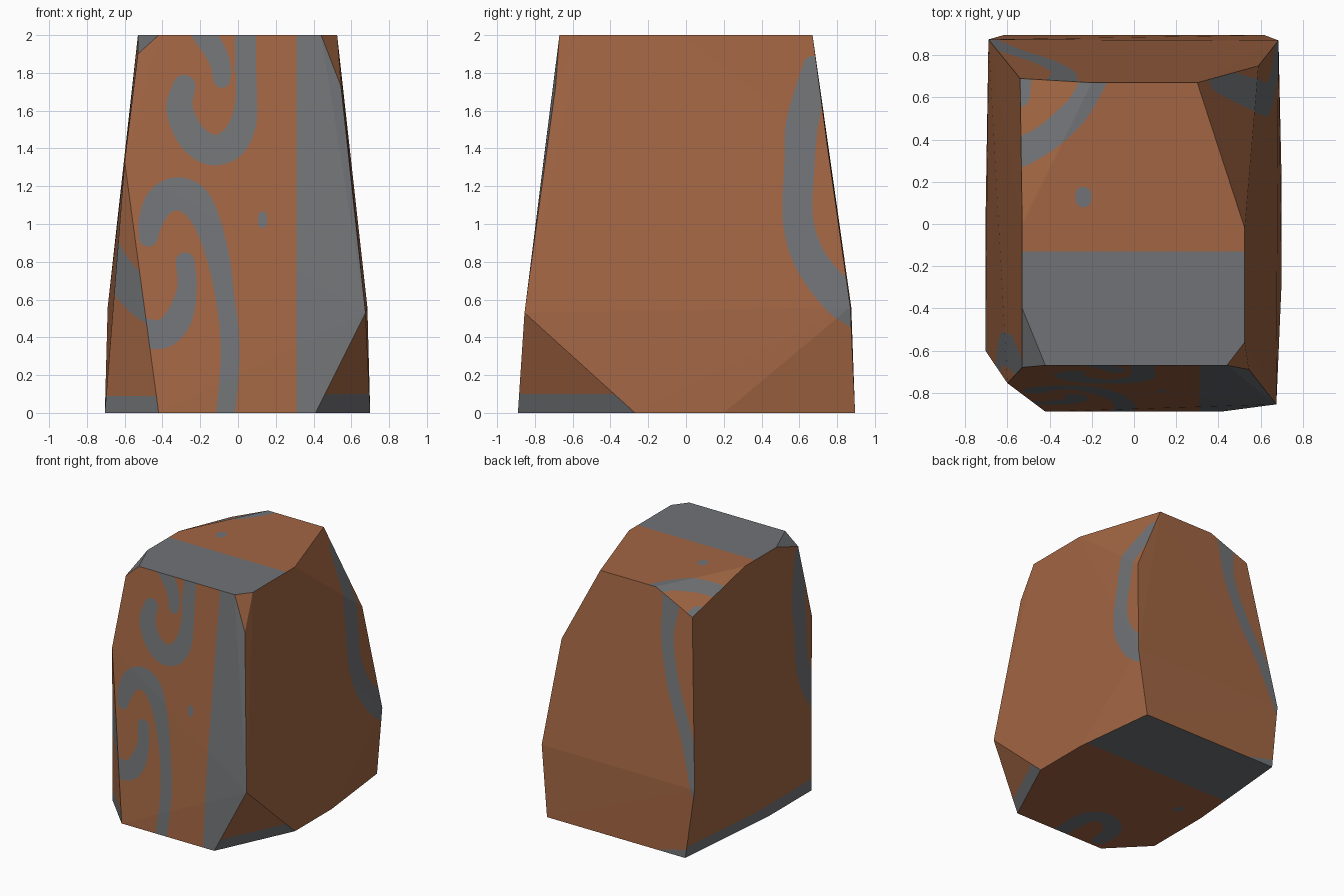
import bpy, bmesh
from mathutils import Vector

if "Cube" in bpy.data.objects:
    bpy.data.objects.remove(bpy.data.objects["Cube"])

# ---------- corner points of the cut stone ----------
BASE = [(.41, -.89), (.70, -.27), (.70, .2), (.62, .895),
        (-.62, .895), (-.705, -.05), (-.705, -.6), (-.42, -.89)]
SIDES = [(.675, -.855, .53), (.685, .87, .56), (-.69, .875, .56), (.59, .75, 1.4),
         (-.6, -.755, 1.33), (.545, -.69, 1.73), (-.53, -.68, 1.9), (-.54, .69, 1.85)]
TOP = [(-.2, .67), (.3, .67), (.525, -.02), (.525, -.56),
       (.44, -.67), (-.42, -.67), (-.53, -.4), (-.53, 0)]


# ---------- painted pattern: signed distances, negative = grey ----------
def smooth(pts, steps=4):
    """Catmull-Rom curve through (u, v, half width) points."""
    p = [Vector(q) for q in pts]
    p = [2 * p[0] - p[1]] + p + [2 * p[-1] - p[-2]]
    out = []
    for a, b, c, d in zip(p, p[1:], p[2:], p[3:]):
        for i in range(steps):
            t = i / steps
            out.append(.5 * (2 * b + (c - a) * t + (2 * a - 5 * b + 4 * c - d) * t * t
                             + (3 * b - a - 3 * c + d) * t ** 3))
    return out + [p[-2]]


def stroke(path, u, v):
    best = 9
    for a, b in zip(path, path[1:]):
        du, dv = b.x - a.x, b.y - a.y
        t = ((u - a.x) * du + (v - a.y) * dv) / (du * du + dv * dv + 1e-12)
        t = max(0, min(1, t))
        dist = ((u - a.x - t * du) ** 2 + (v - a.y - t * dv) ** 2) ** .5
        best = min(best, dist - a.z - t * (b.z - a.z))
    return best


arch = smooth([(-.475, .93, .05), (-.46, 1.02, .065), (-.41, 1.12, .08), (-.32, 1.16, .088),
               (-.23, 1.12, .085), (-.16, 1.0, .07), (-.105, .82, .06), (-.07, .62, .05),
               (-.045, .42, .05), (-.045, .22, .05), (-.07, -.05, .05)])
low_hook = smooth([(-.28, .8, .05), (-.27, .66, .052), (-.31, .51, .07),
                   (-.39, .42, .075), (-.5, .42, .08)])
high_hook = smooth([(-.285, 1.73, .06), (-.31, 1.62, .07), (-.27, 1.5, .075), (-.2, 1.42, .08),
                    (-.12, 1.39, .08), (-.03, 1.43, .08), (.03, 1.54, .068),
                    (.045, 1.7, .055), (.04, 1.85, .055), (.04, 2.05, .055)])
small_hook = smooth([(-.085, 1.765, .045), (-.095, 1.85, .053), (-.13, 1.93, .058), (-.2, 2.03, .06)])
side_arc = smooth([(.67, 1.84, .05), (.64, 1.65, .08), (.61, 1.5, .085), (.60, 1.3, .08),
                   (.59, 1.05, .08), (.63, .87, .085), (.71, .73, .09), (.82, .61, .1), (.92, .54, .1)])
back_arc = smooth([(-.34, 2.0, .08), (-.34, 1.85, .07), (-.34, 1.62, .055), (-.44, 1.26, .055),
                   (-.59, .915, .055), (-.72, .52, .055)])
top_curl = smooth([(-.6, .32, .07), (-.53, .345, .07), (-.42, .405, .065), (-.32, .49, .065),
                   (-.25, .57, .06), (-.18, .7, .06)])
base_hook = smooth([(-.02, -.9, .06), (-.02, -.72, .07), (-.04, -.58, .07), (-.12, -.52, .07),
                    (-.24, -.55, .07), (-.32, -.66, .07), (-.33, -.8, .06)])
front_dot = [Vector((.13, 1.0, .023)), Vector((.13, 1.045, .023))]
top_dot = [Vector((-.24, .115, .038)), Vector((-.24, .14, .038))]
top_corner = [Vector((-.54, .6, .045)), Vector((-.53, .7, .045))]
base_dot = [Vector((-.486, -.06, .035)), Vector((-.486, -.05, .035))]


def front(p):
    curls = (arch, low_hook, high_hook, small_hook, front_dot)
    return min([.31 - p.x] + [stroke(c, p.x, p.z) for c in curls])


def back(p):
    return min(stroke(back_arc, p.x, p.z), max(p.z - .06 + .25 * (p.x + .6), p.x + .38))


def right(p):
    return stroke(side_arc, p.y, p.z)


def left(p):
    return min(stroke(side_arc, -p.y, p.z), p.z - .09)


def corner(p):
    return p.z - .1


def top(p):
    return min([p.y + .13] + [stroke(c, p.x, p.y) for c in (top_curl, top_dot, top_corner)])


def bottom(p):
    return min([.27 - p.y] + [stroke(c, p.x, p.y) for c in (base_hook, base_dot)])


PATTERNS = [front, back, right, left, corner, top, bottom]


def pattern_for(n):
    """Which pattern a facet carries, from the way it faces."""
    if n.z > .6:
        return top
    if n.z < -.6:
        return bottom
    if n.x < -.4:
        return left
    if n.x > .4:
        return corner if n.y < -.25 else right
    return front if n.y < 0 else back


# ---------- stone body: convex hull ----------
bm = bmesh.new()
for co in [(x, y, 0) for x, y in BASE] + SIDES + [(x, y, 2) for x, y in TOP]:
    bm.verts.new(co)
hull = bmesh.ops.convex_hull(bm, input=bm.verts[:])
loose = [v for v in bm.verts if not v.link_faces]
bmesh.ops.delete(bm, geom=loose, context='VERTS')
bmesh.ops.recalc_face_normals(bm, faces=bm.faces[:])
bm.normal_update()
for f in bm.faces:
    f.material_index = PATTERNS.index(pattern_for(f.normal))

# separate the facets and refine them so the pattern can be cut in
bmesh.ops.split_edges(bm, edges=bm.edges[:])
for _ in range(10):
    long_edges = [e for e in bm.edges if e.calc_length() > .035]
    if not long_edges:
        break
    bmesh.ops.subdivide_edges(bm, edges=long_edges, cuts=1)
    bmesh.ops.triangulate(bm, faces=[f for f in bm.faces if len(f.verts) > 3])

# cut every facet along the pattern outline
value = {v: PATTERNS[v.link_faces[0].material_index](v.co) for v in bm.verts}
cuts = []
for e in bm.edges[:]:
    a, b = e.verts
    if value[a] * value[b] < 0:
        new = bmesh.utils.edge_split(e, a, value[a] / (value[a] - value[b]))[1]
        value[new] = 0
        cuts.append(new)
bmesh.ops.connect_verts(bm, verts=cuts)
for f in bm.faces:
    f.material_index = 1 if sum(value[v] for v in f.verts) < 0 else 0
    f.smooth = False
bmesh.ops.remove_doubles(bm, verts=bm.verts[:], dist=1e-5)

mesh = bpy.data.meshes.new("carved_stone")
bm.to_mesh(mesh)
bm.free()
for name, col in (("clay_brown", (.36, .131, .056, 1)), ("slate_grey", (.165, .171, .181, 1))):
    mat = bpy.data.materials.new(name)
    mat.diffuse_color = col
    mat.use_nodes = True
    mat.node_tree.nodes["Principled BSDF"].inputs["Base Color"].default_value = mat.diffuse_color
    mesh.materials.append(mat)
stone = bpy.data.objects.new("carved_stone", mesh)
bpy.context.collection.objects.link(stone)
